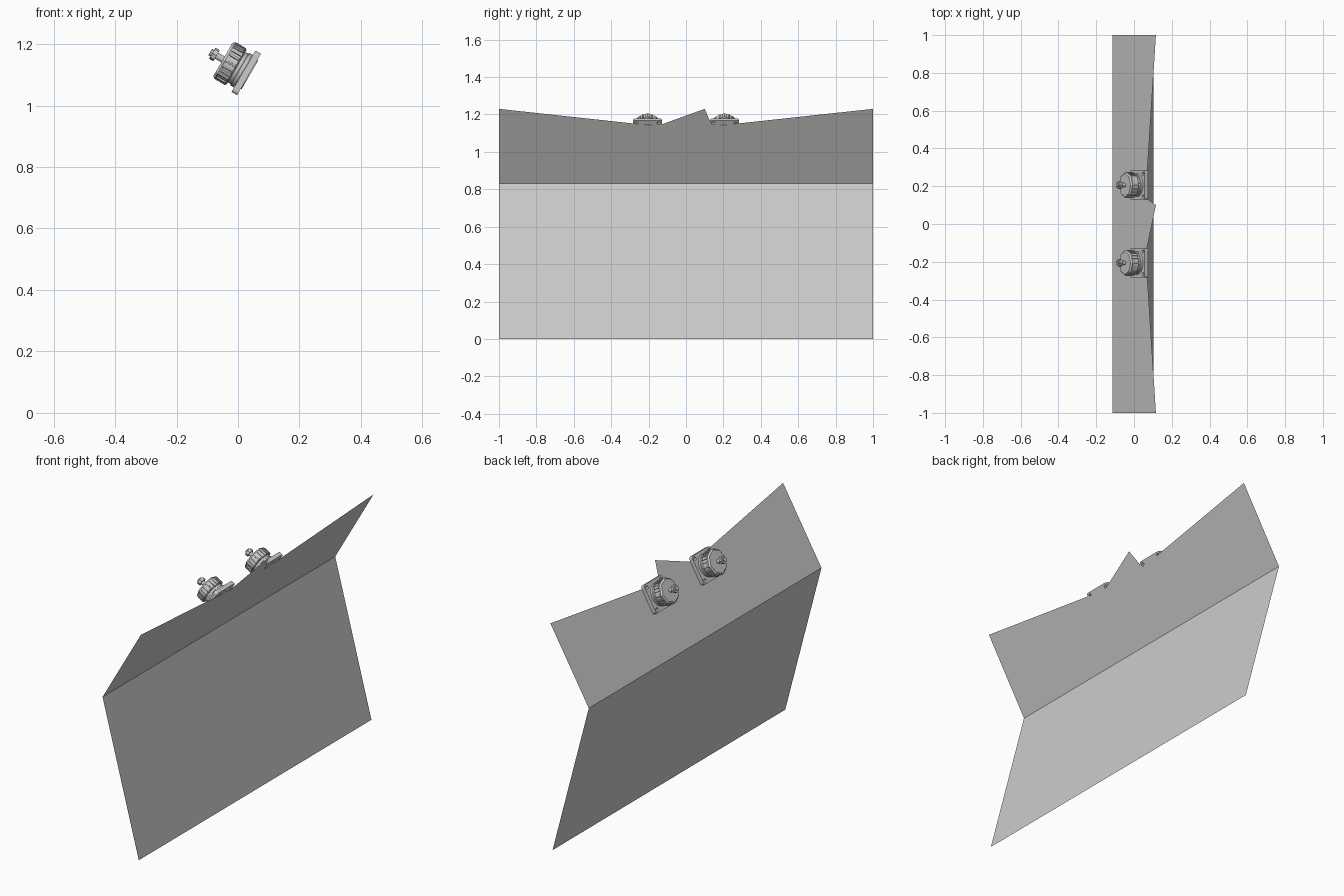
import bpy, bmesh, math
from mathutils import Matrix, Vector

cube = bpy.data.objects.get("Cube")
if cube:
    bpy.data.objects.remove(cube, do_unlink=True)

grey = bpy.data.materials.new("light_grey")
grey.use_nodes = True
grey.diffuse_color = (0.6, 0.6, 0.6, 1)
grey.node_tree.nodes["Principled BSDF"].inputs["Base Color"].default_value = (0.6, 0.6, 0.6, 1)


def finish(name, bm, matrix=Matrix()):
    mesh = bpy.data.meshes.new(name)
    bm.to_mesh(mesh)
    bm.free()
    mesh.materials.append(grey)
    ob = bpy.data.objects.new(name, mesh)
    ob.matrix_world = matrix
    bpy.context.collection.objects.link(ob)
    return ob


def sheet(name, points):
    bm = bmesh.new()
    bm.faces.new([bm.verts.new(p) for p in points])
    return finish(name, bm)


def cylinder(bm, radius, low, high, x=0, y=0, sides=16):
    bmesh.ops.create_cone(bm, cap_ends=True, segments=sides, radius1=radius, radius2=radius,
                          depth=high - low, matrix=Matrix.Translation((x, y, (low + high) / 2)))


def box(bm, size, matrix):
    bmesh.ops.create_cube(bm, size=1, matrix=matrix @ Matrix.Diagonal((*size, 1)))


def lathe(name, profile, sides, matrix):
    bm = bmesh.new()
    verts = [bm.verts.new((r, 0, z)) for r, z in profile]
    edges = [bm.edges.new(pair) for pair in zip(verts, verts[1:])]
    bmesh.ops.spin(bm, geom=verts + edges, cent=(0, 0, 0), axis=(0, 0, 1),
                   angle=math.tau, steps=sides)
    bmesh.ops.remove_doubles(bm, verts=bm.verts, dist=0.0002)
    bmesh.ops.recalc_face_normals(bm, faces=bm.faces)
    return finish(name, bm, matrix)


# Folded panel: a leaning lower sheet and an upper sheet with a notched top edge
FOLD_X, FOLD_Z = -0.115, 0.83


def on_upper(y, z):
    return (FOLD_X + (z - FOLD_Z) * math.tan(math.radians(30)), y, z)


sheet("lower_panel", [(0.103, -1, 0), (0.103, 1, 0), (FOLD_X, 1, FOLD_Z), (FOLD_X, -1, FOLD_Z)])
top_edge = [(1, 1.23), (0.14, 1.137), (0.1, 1.23), (-0.155, 1.138), (-1, 1.23)]
sheet("upper_panel", [on_upper(-1, FOLD_Z), on_upper(1, FOLD_Z)] + [on_upper(*p) for p in top_edge])


def connector(side, y):
    place = Matrix.Translation((0.036, y, 1.101)) @ Matrix.Rotation(math.radians(-60), 4, 'Y')
    corners = [(i * 0.06, j * 0.06) for i in (-1, 1) for j in (-1, 1)]

    # Square mounting flange with rounded corners, a socket opening and screw holes
    bm = bmesh.new()
    box(bm, (0.155, 0.155, 0.021), Matrix.Translation((0, 0, 0.0105)))
    upright = [e for e in bm.edges if abs(e.verts[0].co.z - e.verts[1].co.z) > 0.01]
    bmesh.ops.bevel(bm, geom=upright, offset=0.012, segments=3, profile=0.5, affect='EDGES')
    flange = finish(side + "_flange", bm, place)
    bm = bmesh.new()
    cylinder(bm, 0.05, -0.02, 0.05, sides=32)
    for cx, cy in corners:
        cylinder(bm, 0.009, -0.02, 0.05, cx, cy)
    cutter = finish(side + "_flange_cutter", bm, place)
    cutter.hide_render = True
    cutter.hide_set(True)
    cut = flange.modifiers.new("holes", 'BOOLEAN')
    cut.object = cutter
    cut.solver = 'EXACT'
    bpy.context.view_layer.objects.active = flange
    bpy.ops.object.modifier_apply(modifier="holes")
    bpy.data.objects.remove(cutter, do_unlink=True)

    # Hollow barrel with a stepped collar
    barrel = lathe(side + "_barrel", [(0, 0.022), (0.044, 0.022), (0.044, -0.003), (0.053, -0.003),
                   (0.053, 0.022), (0.061, 0.022), (0.061, 0.034), (0.057, 0.036),
                   (0.057, 0.05), (0, 0.05)], 32, place)

    # Eight-sided coupling cap with gripping ribs
    lathe(side + "_cap", [(0, 0.047), (0.064, 0.047), (0.069, 0.051), (0.069, 0.09),
          (0.062, 0.098), (0, 0.098)], 8, place)
    bm = bmesh.new()
    for i in range(24):
        a = math.tau * (i + 0.5) / 24
        box(bm, (0.007, 0.008, 0.034), Matrix.Rotation(a, 4, 'Z') @ Matrix.Translation((0.0655, 0, 0.07)))
    finish(side + "_cap_ribs", bm, place)

    # Stem and small knob on the cap
    bm = bmesh.new()
    cylinder(bm, 0.011, 0.096, 0.128, sides=12)
    cylinder(bm, 0.021, 0.122, 0.138, sides=8)
    cylinder(bm, 0.012, 0.136, 0.146, sides=8)
    finish(side + "_knob", bm, place)

    # Contact pins and keyway inside the socket
    bm = bmesh.new()
    cylinder(bm, 0.008, 0.002, 0.024)
    for i in range(4):
        a = math.tau * (i + 0.5) / 4
        cylinder(bm, 0.008, 0.002, 0.024, 0.025 * math.cos(a), 0.025 * math.sin(a))
    box(bm, (0.008, 0.01, 0.022), Matrix.Translation((0.041, 0, 0.011)))
    finish(side + "_pins", bm, place)

    bpy.ops.object.select_all(action='DESELECT')
    barrel.select_set(True)
    bpy.context.view_layer.objects.active = barrel
    bpy.ops.object.shade_smooth_by_angle(angle=math.radians(30))


for side, y in (("front", -0.206), ("back", 0.206)):
    connector(side, y)
